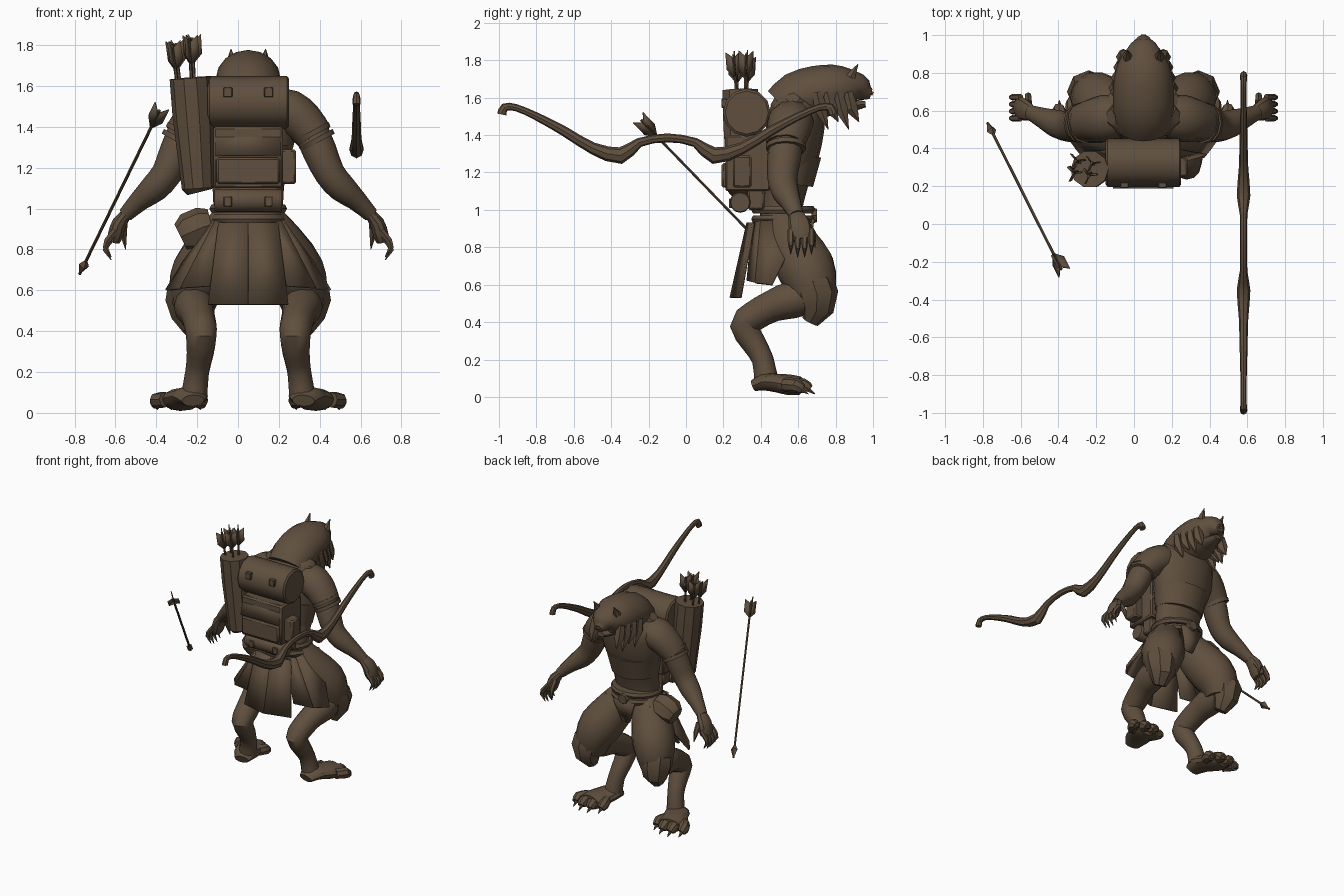
import bpy, bmesh, math
from mathutils import Vector

cube = bpy.data.objects.get("Cube")
if cube:
    bpy.data.objects.remove(cube, do_unlink=True)

COLOUR = (0.115, 0.078, 0.048, 1)
brown = bpy.data.materials.new("worn brown")
brown.use_nodes = True
brown.diffuse_color = COLOUR
shader = brown.node_tree.nodes["Principled BSDF"]
shader.inputs["Base Color"].default_value = COLOUR
shader.inputs["Roughness"].default_value = 0.9

MID = 0.05          # the body's own centre line
X, Y = Vector((1, 0, 0)), Vector((0, 1, 0))
SIDES = (("left", 1), ("right", -1))
made = []


def finish(name, bm):
    bmesh.ops.recalc_face_normals(bm, faces=bm.faces)
    mesh = bpy.data.meshes.new(name)
    bm.to_mesh(mesh)
    bm.free()
    mesh.materials.append(brown)
    part = bpy.data.objects.new(name, mesh)
    bpy.context.collection.objects.link(part)
    made.append(part)
    return part


def smooth_path(points, steps):
    """Catmull-Rom curve through points that also carry a radius."""
    path = []
    for i in range(len(points) - 1):
        before, start, end = points[max(i - 1, 0)], points[i], points[i + 1]
        after = points[min(i + 2, len(points) - 1)]
        for k in range(steps):
            t = k / steps
            path.append(start + (end - before) * (t / 2)
                        + (before * 2 - start * 5 + end * 4 - after) * (t * t / 2)
                        + (start * 3 - before - end * 3 + after) * (t ** 3 / 2))
    return path + [points[-1]]


def tube(name, points, flat=1.0, sides=12, ref=X, steps=2):
    """Loft along (x, y, z, radius); flat scales the radius across ref."""
    path = smooth_path([Vector(p) for p in points], steps)
    spots = [p.to_3d() for p in path]
    bm = bmesh.new()
    rings = []
    for i, spot in enumerate(spots):
        along = (spots[min(i + 1, len(spots) - 1)] - spots[max(i - 1, 0)]).normalized()
        wide = (ref - along * ref.dot(along)).normalized()
        deep = along.cross(wide) * flat
        radius = max(path[i].w, 0.002)
        ring = []
        for k in range(sides):
            angle = math.tau * k / sides
            ring.append(bm.verts.new(spot + (wide * math.cos(angle) + deep * math.sin(angle)) * radius))
        rings.append(ring)
    for lower, upper in zip(rings, rings[1:]):
        for k in range(sides):
            bm.faces.new((lower[k - 1], lower[k], upper[k], upper[k - 1]))
    bm.faces.new(rings[0])
    bm.faces.new(rings[-1])
    return finish(name, bm)


def central(name, points, **options):
    """Tube on the body's centre plane from (y, z, radius)."""
    tube(name, [(MID, *p) for p in points], **options)


def pair(name, points, **options):
    for side, sign in SIDES:
        tube(f"{side}_{name}", [(MID + sign * x, *rest) for x, *rest in points], **options)


def pair_spike(name, base, tip, radius):
    pair(name, [(*base, radius), (*tip, 0)], sides=6, steps=1)


def plate(name, corners, thick=0.015):
    bm = bmesh.new()
    bm.faces.new([bm.verts.new(c) for c in corners])
    solid = finish(name, bm).modifiers.new("thickness", 'SOLIDIFY')
    solid.thickness, solid.offset = thick, 0


def block(name, x, half, y_range, z_range, bevel=0.01):
    bm = bmesh.new()
    bmesh.ops.create_cube(bm, size=1)
    for v in bm.verts:
        v.co = (x + half * 2 * v.co.x, y_range[v.co.y > 0], z_range[v.co.z > 0])
    soft = finish(name, bm).modifiers.new("soft edges", 'BEVEL')
    soft.width, soft.segments = bevel, 1


def roll(name, half, y, z, radius):
    """Capped cylinder lying across the back."""
    ends = [(-half, .9), (-half * .95, 1), (half * .95, 1), (half, .9)]
    tube(name, [(MID + x, y, z, radius * r) for x, r in ends], ref=Y, steps=1)


def arrow(name, tail, tip):
    tail, tip = Vector(tail), Vector(tip)
    along = (tip - tail).normalized()
    across = along.cross(X).normalized()
    other = along.cross(across)
    tube(name + "_shaft", [(*tail, .008), (*tip, .008)], sides=6, steps=1)
    neck = tip - along * .09
    tube(name + "_point", [(*neck, .01), (*neck.lerp(tip, .3), .026), (*tip, 0)], sides=4, steps=1)
    for k in range(3):
        angle = math.tau * k / 3 + .4
        out = (across * math.cos(angle) + other * math.sin(angle)) * .045
        plate(name + "_vane", [tail + along * .02, tail - along * .015 + out,
                               tail + along * .08 + out, tail + along * .13], .006)


# Torso, tunic hem and belts
central("torso", [(.5, .8, .1), (.5, .9, .17), (.51, 1, .17), (.54, 1.15, .18), (.57, 1.3, .22),
                  (.58, 1.4, .24), (.59, 1.5, .24), (.6, 1.57, .19), (.62, 1.62, .12)], flat=.64, sides=16)
central("tunic_hem", [(.54, 1.14, .18), (.56, 1.3, .21)], flat=.78, sides=16, steps=1)
for z in (.95, 1):
    central("belt", [(.52, z + rise, .19 - abs(rise) / 2) for rise in (-.02, 0, .02)], flat=.9, sides=16, steps=1)
central("belt_buckle", [(.67, .97, .045), (.7, .97, .035)], sides=8, steps=1)
plate("front_loincloth", [(MID + x, y, z) for x, y, z in
                          ((-.09, .68, .95), (.09, .68, .95), (.03, .65, .78), (-.03, .65, .78))])

# Collar, head, muzzle, ears and mane
central("collar", [(.54, 1.5, .2), (.58, 1.56, .21), (.61, 1.6, .17)], flat=.55, sides=14, steps=1)
central("head", [(.53, 1.54, .15), (.6, 1.6, .16), (.7, 1.63, .16), (.8, 1.645, .15),
                 (.88, 1.65, .12), (.93, 1.65, .085), (.96, 1.63, .055), (.99, 1.62, .03)], flat=.88, sides=16)
central("jaw", [(.8, 1.56, .08), (.9, 1.56, .055), (.96, 1.565, .03)], flat=.55)
central("nose", [(.96, 1.64, .022), (1, 1.62, .016)], flat=.7, sides=6, steps=1)
pair_spike("ear", (.08, .88, 1.71), (.085, .92, 1.78), .03)
for k in range(4):
    y, x = .72 + k * .055, .145 - k * .013
    pair("mane_lock", [(x, y - .02, 1.63, .03), (x, y, 1.54, .04), (x, y + .04, 1.43 + k % 2 * .04, 0)],
         sides=6, steps=1)

# Arms, sleeves and clawed hands
pair("sleeve", [(.12, .57, 1.49, .11), (.2, .56, 1.47, .125), (.27, .55, 1.42, .115), (.33, .535, 1.35, .1)],
     flat=.9, ref=Y)
for x, z in ((.31, 1.38), (.33, 1.345)):
    pair("sleeve_cuff", [(x, .535, z, .108), (x + .012, .535, z - .022, .106)], flat=.87, ref=Y, steps=1)
pair("arm", [(.3, .54, 1.4, .09), (.35, .525, 1.28, .09), (.4, .515, 1.17, .08),
             (.46, .53, 1.1, .075), (.53, .56, 1.04, .056), (.6, .59, .97, .04)], flat=.93, ref=Y)
pair("palm", [(.59, .585, .98, .04), (.63, .605, .93, .058), (.65, .615, .87, .06), (.66, .62, .84, .05)],
     flat=.65, sides=10, ref=Y)
for k in range(4):
    y, z = .56 + k * .037, .74 + abs(k - 1.5) * .015
    pair("finger", [(.65, y, z + .13, .018), (.69, y, z + .08, .018), (.7, y, z + .05, .014), (.67, y, z, 0)],
         sides=6, ref=Y, steps=1)
pair("thumb", [(.61, .64, .93, .022), (.61, .68, .87, .018), (.6, .69, .8, 0)], sides=6, ref=Y, steps=1)

# Legs with raised hocks, feet, toes and knee guards
pair("thigh", [(.09, .51, .97, .08), (.12, .54, .88, .12), (.165, .58, .79, .14), (.225, .64, .69, .15),
               (.26, .67, .59, .13), (.27, .67, .5, .1)], flat=1.05, sides=14)
pair("lower_leg", [(.27, .7, .54, .08), (.265, .57, .52, .1), (.25, .46, .485, .085), (.235, .36, .43, .08),
                   (.23, .31, .38, .075), (.235, .36, .29, .066), (.25, .41, .2, .058), (.265, .43, .08, .065)])
pair("foot", [(.27, .36, .06, .055), (.28, .42, .08, .085), (.3, .48, .075, .09), (.325, .55, .065, .1),
              (.335, .61, .06, .09)], flat=.55)
for k in range(4):
    spread = k - 1.5
    x, y = .34 + spread * .07, .66 - spread ** 2 * .018
    pair("toe", [(.33 + spread * .05, .53, .065, .038), (x, y - .03, .06, .04), (x, y, .04, .028)], sides=8)
    pair_spike("toe_claw", (x, y - .01, .045), (x, y + .035, .015), .018)
pair("knee_guard", [(.285, .68, .61, .11), (.29, .7, .55, .115), (.285, .7, .47, .09), (.275, .665, .4, .045)],
     sides=8, steps=1)

# Skirt of hanging panels, open at the front
for side, sign in SIDES:
    def panel(name, *corners):
        plate(f"{side}_{name}", [(MID + sign * x, y, z) for x, y, z in corners])

    top, corner = (.16, .4, .94), (.33, .37, .61)
    panel("rear_skirt_panel", (0, .33, .93), (.145, .36, .93), (.195, .29, .53), (0, .24, .53))
    panel("skirt_back", (.1, .36, .93), top, corner, (.19, .33, .62))
    panel("skirt_side", top, (.19, .63, .94), (.4, .46, .6), corner)

# Hip pouch
tube("hip_pouch", [(-.13, .53, .92, .08), (-.17, .53, .91, .1), (-.24, .53, .88, .1), (-.28, .53, .86, .07)],
     sides=8, ref=Y, steps=1)

# Backpack with bedroll, small roll, flap and pockets
roll("bedroll", .2, .325, 1.52, .128)
roll("small_roll", .165, .29, 1.04, .056)
block("backpack", MID, .17, (.21, .45), (1.1, 1.4))
block("lower_pack", MID, .15, (.33, .42), (1, 1.12))
block("pack_pocket", MID, .155, (.19, .23), (1.12, 1.25))
block("side_pocket", MID + .195, .04, (.25, .35), (1.12, 1.29))
plate("pack_flap", [(MID + x, y, z) for x, y, z in
                    ((-.16, .23, 1.4), (.16, .23, 1.4), (.16, .195, 1.26), (-.16, .195, 1.26))])
for sign in (-1, 1):
    x = MID + sign * .1
    block("bedroll_strap", x, .022, (.19, .22), (1.545, 1.595), .004)
    block("roll_strap", x, .02, (.23, .25), (1.01, 1.06), .004)

# Quiver and its arrows
tube("quiver", [(-.19, .3, 1.08, .06), (-.195, .3, 1.1, .08), (-.22, .295, 1.45, .1), (-.235, .29, 1.64, .1)],
     sides=10, steps=1)
for k in range(4):
    angle = math.tau * k / 4 + .6
    x, y = math.cos(angle), math.sin(angle)
    arrow("quiver_arrow", (-.275 + x * .06, .295 + y * .05, 1.82 + x * .02), (-.215 + x * .03, .3, 1.2))

# Loose arrow
arrow("loose_arrow", (-.385, -.24, 1.48), (-.775, .535, .68))

# Recurved bow, mirrored about its grip
limb = [(.15, 1.36, .02), (.25, 1.29, .036), (.4, 1.33, .025), (.55, 1.42, .021),
        (.7, 1.5, .017), (.81, 1.547, .015), (.87, 1.548, .018), (.885, 1.51, .02)]
path = [(-reach, z, r) for reach, z, r in reversed(limb)] + [(0, 1.385, .019)] + limb
tube("bow", [(.58, y - .1, z, r) for y, z, r in path], flat=1.25, sides=8)

# Smooth shading with sharp creases kept
bpy.ops.object.select_all(action='DESELECT')
for part in made:
    part.select_set(True)
bpy.context.view_layer.objects.active = made[0]
bpy.ops.object.shade_smooth_by_angle(angle=math.radians(35))
